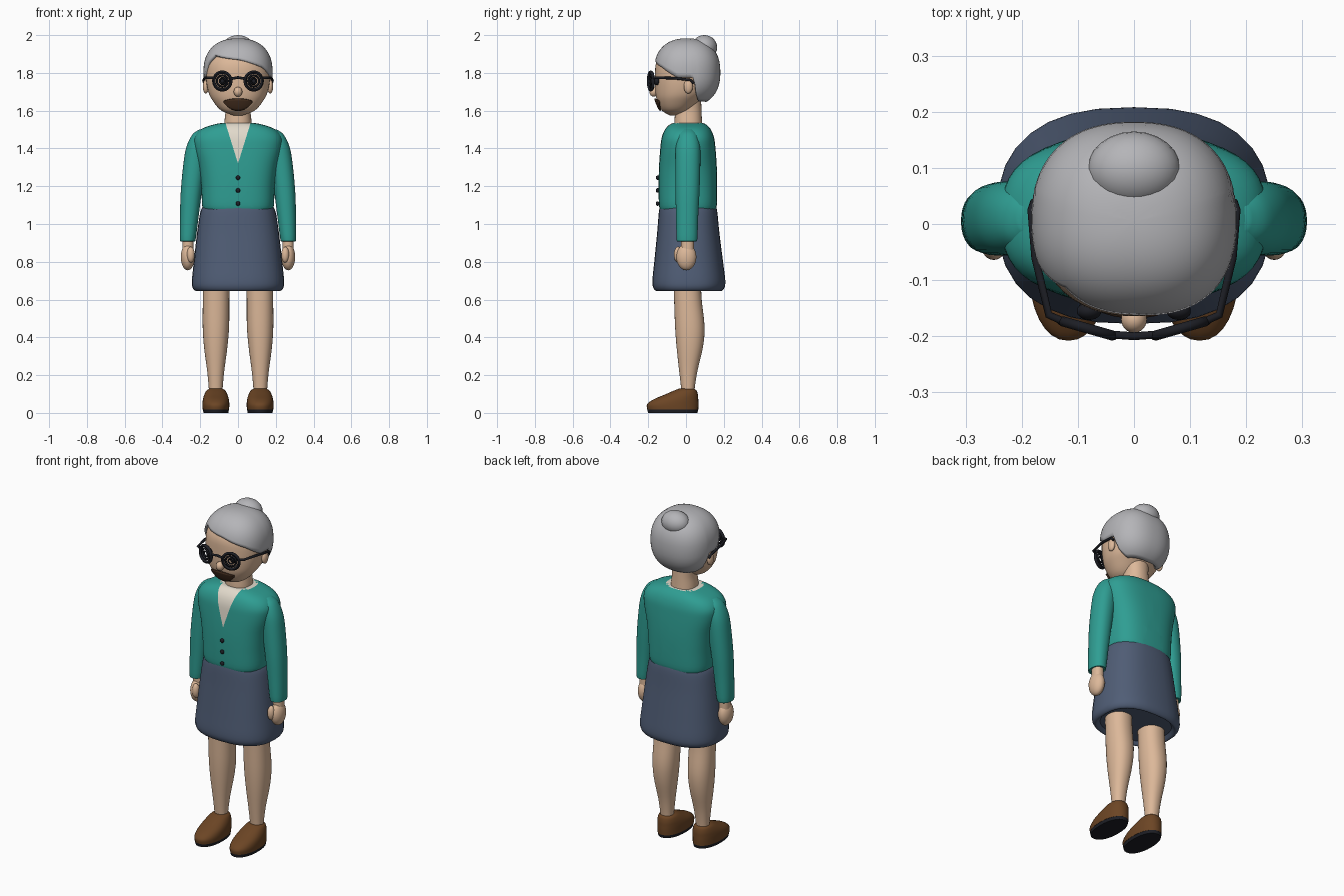
import bpy, bmesh, math
from math import sin, cos, pi, radians
from mathutils import Vector
from mathutils.bvhtree import BVHTree

if "Cube" in bpy.data.objects:
    bpy.data.objects.remove(bpy.data.objects["Cube"])


def material(name, *rgb):
    m = bpy.data.materials.new(name)
    m.use_nodes = True
    m.diffuse_color = (*rgb, 1)
    m.node_tree.nodes["Principled BSDF"].inputs["Base Color"].default_value = (*rgb, 1)
    return m


SKIN = material("skin", .72, .48, .32)
TEAL = material("teal wool", .028, .34, .29)
CREAM = material("cream cotton", .76, .70, .60)
BLUE = material("slate blue", .08, .11, .18)
GREY = material("grey hair", .46, .46, .48)
BROWN = material("brown leather", .15, .06, .018)
BLACK = material("black", .012, .013, .018)
MOUTH = material("dark mouth", .06, .028, .014)


def make(name, verts, faces, *mats):
    me = bpy.data.meshes.new(name)
    me.from_pydata(verts, [], faces)
    bm = bmesh.new()
    bm.from_mesh(me)
    bmesh.ops.recalc_face_normals(bm, faces=bm.faces)
    bm.to_mesh(me)
    bm.free()
    for m in mats:
        me.materials.append(m)
    ob = bpy.data.objects.new(name, me)
    bpy.context.collection.objects.link(ob)
    return ob


def spow(v, e):
    return math.copysign(abs(v) ** e, v)


def spline(rows, steps):
    """Smooth rows of numbers by Catmull-Rom interpolation."""
    out = []
    for i in range(len(rows) - 1):
        quad = rows[max(i - 1, 0)], rows[i], rows[i + 1], rows[min(i + 2, len(rows) - 1)]
        for k in range(steps):
            t = k / steps
            out.append([.5 * (2 * b + (c - a) * t + (2 * a - 5 * b + 4 * c - d) * t * t
                              + (3 * b - a - 3 * c + d) * t ** 3) for a, b, c, d in zip(*quad)])
    return out + [list(rows[-1])]


def loft(name, rings, mat, n=2.2, sides=32, steps=4, flip=1):
    """Stack rounded rings (z, centre x, centre y, radius x, radius y)."""
    verts, faces = [], []
    rows = spline(rings, steps)
    for z, cx, cy, rx, ry in rows:
        for j in range(sides):
            a = 2 * pi * j / sides
            verts.append((flip * (cx + rx * spow(cos(a), 2 / n)), cy + ry * spow(sin(a), 2 / n), z))
    for i in range(len(rows) - 1):
        for j in range(sides):
            k = (j + 1) % sides
            faces.append((i * sides + j, i * sides + k, (i + 1) * sides + k, (i + 1) * sides + j))
    faces += [tuple(range(sides)), tuple(range(len(verts) - sides, len(verts)))]
    return make(name, verts, faces, mat)


def ball(name, loc, size, mat):
    bpy.ops.mesh.primitive_uv_sphere_add(segments=24, ring_count=14, radius=1, location=loc)
    ob = bpy.context.object
    ob.name, ob.scale = name, size
    ob.data.materials.append(mat)
    return ob


def tube(name, points, radius, mat):
    cu = bpy.data.curves.new(name, "CURVE")
    cu.dimensions, cu.bevel_depth, cu.bevel_resolution = "3D", radius, 2
    cu.use_fill_caps = True
    sp = cu.splines.new("POLY")
    sp.points.add(len(points) - 1)
    for p, co in zip(sp.points, points):
        p.co = (*co, 1)
    cu.materials.append(mat)
    ob = bpy.data.objects.new(name, cu)
    bpy.context.collection.objects.link(ob)


# Head and neck
head = loft("head", [(1.575, 0, -.06, .025, .025), (1.6, 0, -.055, .088, .072), (1.65, 0, -.04, .132, .112),
                     (1.7, 0, -.022, .157, .14), (1.78, 0, -.012, .17, .152), (1.86, 0, -.008, .16, .148),
                     (1.93, 0, 0, .11, .105), (1.95, 0, 0, .04, .04)], SKIN, sides=48)
loft("neck", [(1.48, 0, .015, .075, .075), (1.54, 0, .012, .072, .073), (1.6, 0, .012, .066, .07),
              (1.66, 0, .01, .07, .07)], SKIN)
ball("nose", (0, -.17, 1.7), (.023, .024, .026), SKIN)

# Mouth plate wrapped on the face
tree = BVHTree.FromPolygons([v.co for v in head.data.vertices], [p.vertices for p in head.data.polygons])
cols, rows = 16, 6
verts = []
for i in range(cols + 1):
    u = 2 * i / cols - 1
    top, low = 1.664 - .012 * u * u, 1.6 + .044 * u * u
    for j in range(rows + 1):
        x, z = .076 * u, low + (top - low) * j / rows
        hit = tree.ray_cast(Vector((x, -1, z)), Vector((0, 1, 0)))[0]
        verts.append((x, hit.y - .008, z))
w = rows + 1
mouth = make("mouth", verts, [(i * w + j, i * w + j + 1, (i + 1) * w + j + 1, (i + 1) * w + j)
                              for i in range(cols) for j in range(rows)], MOUTH)
mod = mouth.modifiers.new("thickness", "SOLIDIFY")
mod.thickness, mod.offset = .008, 0

# Hair shell with a swept hairline: (degrees from the front, height)
hairline = [(-180, 1.645), (-118, 1.65), (-106, 1.68), (-98, 1.775), (-76, 1.78), (-62, 1.85), (-45, 1.895),
            (0, 1.872), (45, 1.828), (76, 1.776), (98, 1.775), (106, 1.68), (118, 1.65), (180, 1.645)]


def hairline_z(deg):
    for (a, za), (b, zb) in zip(hairline, hairline[1:]):
        if deg <= b:
            return za + (zb - za) * (deg - a) / (b - a)


sides, rows, n = 96, 18, 2.35
mid, tall = 1.803, .18
verts, faces = [(0, .006, mid + tall)], []
for j in range(sides):
    deg = 360 * j / sides - 180
    end = math.acos(spow((hairline_z(deg) - mid) / tall, n / 2))
    for i in range(1, rows + 1):
        phi = end * i / rows
        r, a = sin(phi) ** (2 / n), radians(deg)
        verts.append((.183 * r * spow(sin(a), 2 / n), .006 - .176 * r * spow(cos(a), 2 / n),
                      mid + tall * spow(cos(phi), 2 / n)))
for j in range(sides):
    p, q = 1 + j * rows, 1 + (j + 1) % sides * rows
    faces.append((0, p, q))
    faces += [(p + i, p + i + 1, q + i + 1, q + i) for i in range(rows - 1)]
hair = make("hair", verts, faces, GREY)
mod = hair.modifiers.new("thickness", "SOLIDIFY")
mod.thickness, mod.offset = .02, -1
ball("hair_bun", (0, .097, 1.935), (.083, .068, .065), GREY)

# Cardigan body, cut along the neckline so the blouse shows
torso = loft("cardigan_body", [(1.07, 0, .01, .18, .145), (1.1, 0, .01, .19, .153), (1.2, 0, .01, .195, .155),
                               (1.3, 0, .01, .208, .153), (1.4, 0, .01, .232, .146), (1.46, 0, .01, .232, .138),
                               (1.505, 0, .01, .19, .118), (1.533, 0, .01, .1, .085), (1.53, 0, .01, .05, .05)],
             TEAL, n=2.8, sides=48)
torso.data.materials.append(CREAM)
slope, tip = .31, 1.32
bm = bmesh.new()
bm.from_mesh(torso.data)
for s in (-1, 1):
    bmesh.ops.bisect_plane(bm, geom=bm.verts[:] + bm.edges[:] + bm.faces[:], plane_co=(0, 0, tip),
                           plane_no=(s, 0, -slope))
for f in bm.faces:
    c = f.calc_center_median()
    vee = c.y < 0 and abs(c.x) < slope * (c.z - tip)
    collar = c.z > 1.5 and math.hypot(c.x / .1, (c.y - .01) / .088) < 1
    f.material_index = int(vee or collar)
bm.to_mesh(torso.data)
bm.free()
for i, z in enumerate((1.245, 1.178, 1.108)):
    ball(f"button_{i + 1}", (0, -.15, z), (.012, .01, .012), BLACK)

# Skirt with a turned-in hem
loft("skirt", [(1.095, 0, .01, .185, .148), (1.06, 0, .011, .2, .155), (.95, 0, .012, .217, .165),
               (.8, 0, .014, .234, .182), (.7, 0, .015, .244, .193), (.662, 0, .015, .24, .188),
               (.646, 0, .015, .222, .172), (.665, 0, .015, .2, .155)], BLUE, n=2.5)

# Left and right parts
for side, s in (("left", 1), ("right", -1)):
    loft(side + "_sleeve", [(1.5, .185, .01, .02, .025), (1.475, .19, .01, .05, .05), (1.42, .207, .01, .062, .064),
                            (1.343, .226, .01, .06, .066), (1.185, .246, .008, .056, .064),
                            (1.05, .257, .006, .05, .059), (.92, .266, .005, .042, .055),
                            (.913, .266, .005, .036, .048)], TEAL, flip=s)
    loft(side + "_wrist", [(.95, .265, .008, .03, .034), (.86, .265, .008, .03, .034)], SKIN, flip=s)
    ball(side + "_hand", (s * .266, .002, .825), (.037, .053, .07), SKIN)
    ball(side + "_thumb", (s * .25, -.042, .838), (.021, .022, .042), SKIN)
    loft(side + "_leg", [(.72, .115, .005, .07, .073), (.6, .116, .01, .07, .073), (.46, .117, .02, .07, .078),
                         (.35, .118, .02, .062, .07), (.22, .118, .012, .045, .048),
                         (.12, .118, .01, .036, .035), (.08, .118, .01, .036, .035)], SKIN, flip=s)
    loft(side + "_shoe", [(.018, .117, -.07, .07, .135), (.045, .117, -.07, .071, .136), (.07, .117, -.055, .069, .12),
                          (.095, .117, -.027, .062, .09), (.118, .117, -.004, .05, .06),
                          (.128, .117, .002, .035, .04)], BROWN, flip=s)
    loft(side + "_sole", [(0, .117, -.07, .066, .131), (.02, .117, -.07, .069, .135)], BLACK, steps=1, flip=s)
    ball(side + "_ear", (s * .17, .012, 1.728), (.016, .024, .037), SKIN)
    # Spectacles: nested rings, eye and temple arm
    for k, (major, minor) in enumerate(((.047, .009), (.03, .006), (.015, .005))):
        bpy.ops.mesh.primitive_torus_add(location=(s * .083, -.186, 1.757), rotation=(pi / 2, 0, s * radians(16)),
                                         major_radius=major, minor_radius=minor,
                                         major_segments=32, minor_segments=8)
        bpy.context.object.name = f"{side}_spectacle_ring_{k + 1}"
        bpy.context.object.data.materials.append(BLACK)
    ball(side + "_eye", (s * .08, -.155, 1.757), (.022, .016, .022), BLACK)
    tube(side + "_spectacle_arm", [(s * .125, -.174, 1.772), (s * .152, -.162, 1.775), (s * .176, -.06, 1.772),
                                   (s * .183, .025, 1.762), (s * .178, .04, 1.745)], .007, BLACK)
tube("spectacle_bridge", [(-.04, -.197, 1.768), (0, -.2, 1.776), (.04, -.197, 1.768)], .007, BLACK)

# Smooth shading with sharp rims
bpy.ops.object.select_all(action="DESELECT")
for ob in bpy.context.scene.objects:
    if ob.type == "MESH":
        ob.select_set(True)
        bpy.context.view_layer.objects.active = ob
bpy.ops.object.shade_smooth_by_angle(angle=radians(45))
